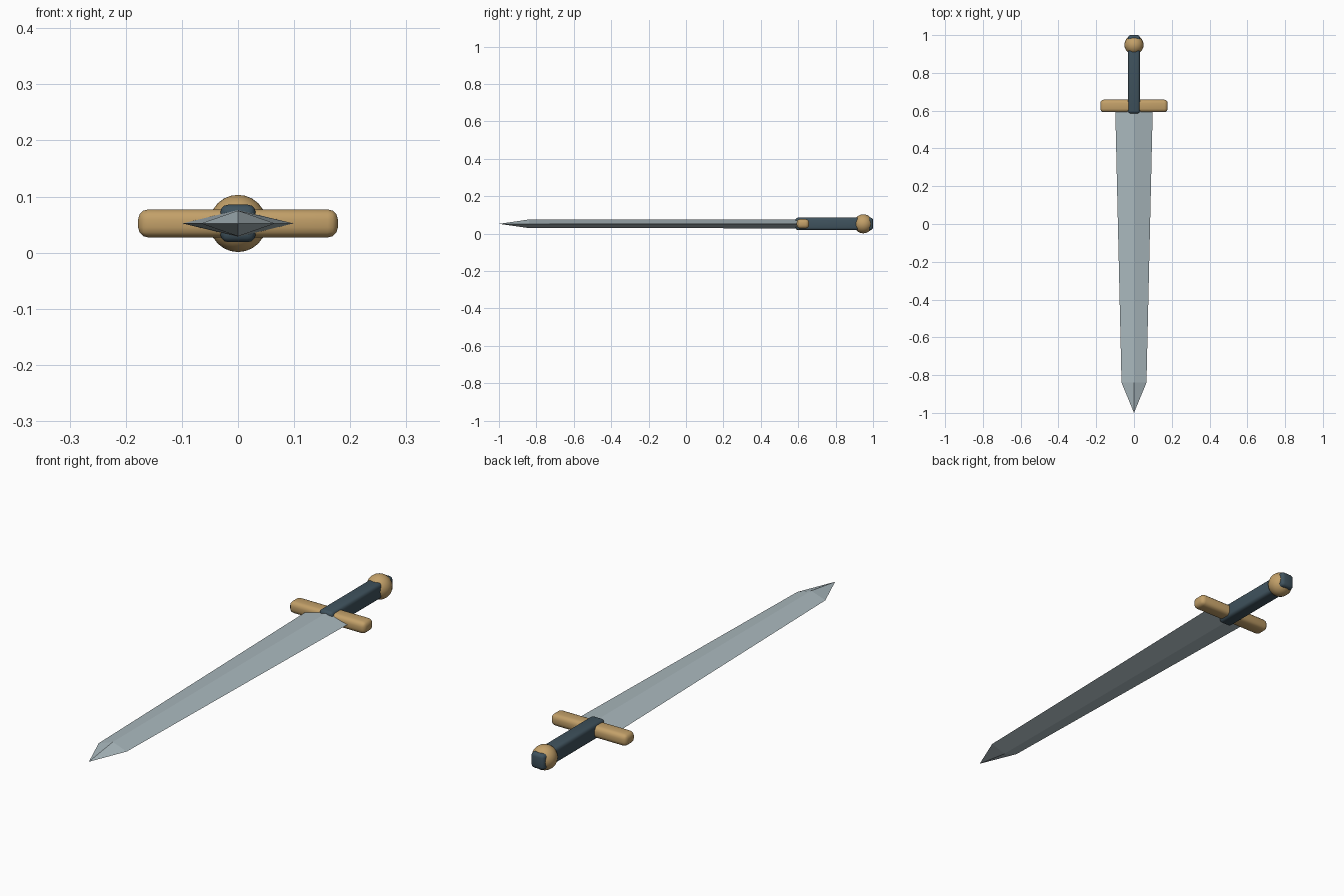
import bpy, bmesh, math

if "Cube" in bpy.data.objects:
    bpy.data.objects.remove(bpy.data.objects["Cube"])

ZC = 0.052  # height of the sword's long axis


def material(name, rgb):
    m = bpy.data.materials.new(name)
    m.diffuse_color = (*rgb, 1)
    m.use_nodes = True
    m.node_tree.nodes["Principled BSDF"].inputs["Base Color"].default_value = m.diffuse_color
    return m


steel = material("steel", (0.40, 0.48, 0.51))
brass = material("brass", (0.54, 0.35, 0.14))
leather = material("leather", (0.05, 0.085, 0.11))


def rounded_box(name, size, y0, y1, bevel, segments, mat):
    bpy.ops.mesh.primitive_cube_add(size=1, location=(0, (y0 + y1) / 2, ZC))
    ob = bpy.context.object
    ob.name = name
    ob.scale = (size[0], y1 - y0, size[1])
    bpy.ops.object.transform_apply(location=False, rotation=False, scale=True)
    mod = ob.modifiers.new("bevel", 'BEVEL')
    mod.width = bevel
    mod.segments = segments
    bpy.ops.object.modifier_apply(modifier=mod.name)
    bpy.ops.object.shade_smooth_by_angle(angle=math.radians(35))
    ob.data.materials.append(mat)
    return ob


# Blade: tapering diamond section closing to a point
bm = bmesh.new()


def diamond(y, w, h):
    return [bm.verts.new(p) for p in
            ((w, y, ZC), (0, y, ZC + h), (-w, y, ZC), (0, y, ZC - h))]


root = diamond(0.60, 0.099, 0.024)
shoulder = diamond(-0.84, 0.066, 0.023)
tip = bm.verts.new((0, -1, ZC))
for i in range(4):
    j = (i + 1) % 4
    bm.faces.new((root[i], root[j], shoulder[j], shoulder[i]))
    bm.faces.new((shoulder[i], shoulder[j], tip))
bm.faces.new(root)
bmesh.ops.recalc_face_normals(bm, faces=bm.faces)
mesh = bpy.data.meshes.new("blade")
bm.to_mesh(mesh)
bm.free()
mesh.materials.append(steel)
bpy.context.collection.objects.link(bpy.data.objects.new("blade", mesh))

# Crossguard and grip (the grip runs through both guard and pommel)
rounded_box("crossguard", (0.356, 0.05), 0.592, 0.658, 0.018, 3, brass)
rounded_box("grip", (0.063, 0.067), 0.585, 1.0, 0.014, 3, leather)

# Pommel
bpy.ops.mesh.primitive_uv_sphere_add(segments=20, ring_count=12, radius=0.051,
                                     location=(0, 0.948, ZC))
pommel = bpy.context.object
pommel.name = "pommel"
bpy.ops.object.shade_smooth()
pommel.data.materials.append(brass)
